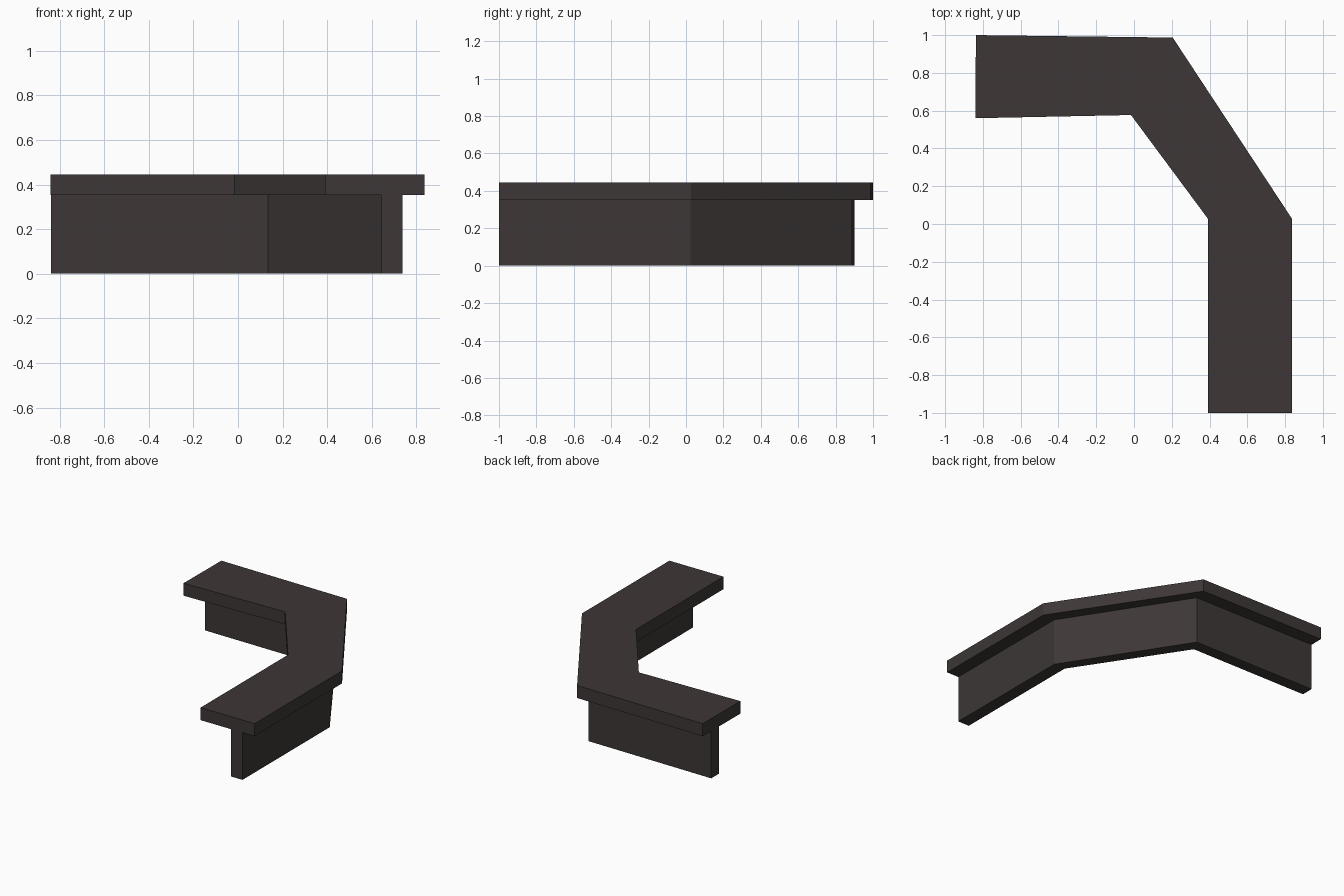
import bpy, bmesh

if "Cube" in bpy.data.objects:
    bpy.data.objects.remove(bpy.data.objects["Cube"])

mat = bpy.data.materials.new("dark_brown_grey")
mat.diffuse_color = (0.047, 0.038, 0.037, 1)
mat.use_nodes = True
mat.node_tree.nodes["Principled BSDF"].inputs["Base Color"].default_value = mat.diffuse_color


def strip(name, outer, inner, z0, z1):
    """Solid band between two matching paths, from z0 to z1."""
    bm = bmesh.new()
    rings = [[bm.verts.new((x, y, z)) for (x, y), z in
              ((o, z0), (i, z0), (i, z1), (o, z1))]
             for o, i in zip(outer, inner)]
    for a, b in zip(rings, rings[1:]):
        for k in range(4):
            bm.faces.new((a[k], a[(k + 1) % 4], b[(k + 1) % 4], b[k]))
    bm.faces.new(rings[0])
    bm.faces.new(rings[-1])
    bmesh.ops.recalc_face_normals(bm, faces=bm.faces)
    me = bpy.data.meshes.new(name)
    bm.to_mesh(me)
    bm.free()
    me.materials.append(mat)
    ob = bpy.data.objects.new(name, me)
    bpy.context.collection.objects.link(ob)


# counter top, bent twice around the corner
strip("counter_top",
      [(-0.837, 1.0), (0.205, 0.987), (0.837, 0.027), (0.837, -1)],
      [(-0.84, 0.56), (-0.016, 0.577), (0.392, 0.027), (0.392, -1)],
      0.352, 0.445)

# supporting wall under the top, nearer its outer edge
strip("counter_wall",
      [(-0.837, 0.9), (0.182, 0.888), (0.737, 0.025), (0.737, -1)],
      [(-0.838, 0.808), (0.134, 0.8), (0.643, 0.025), (0.643, -1)],
      0, 0.352)
